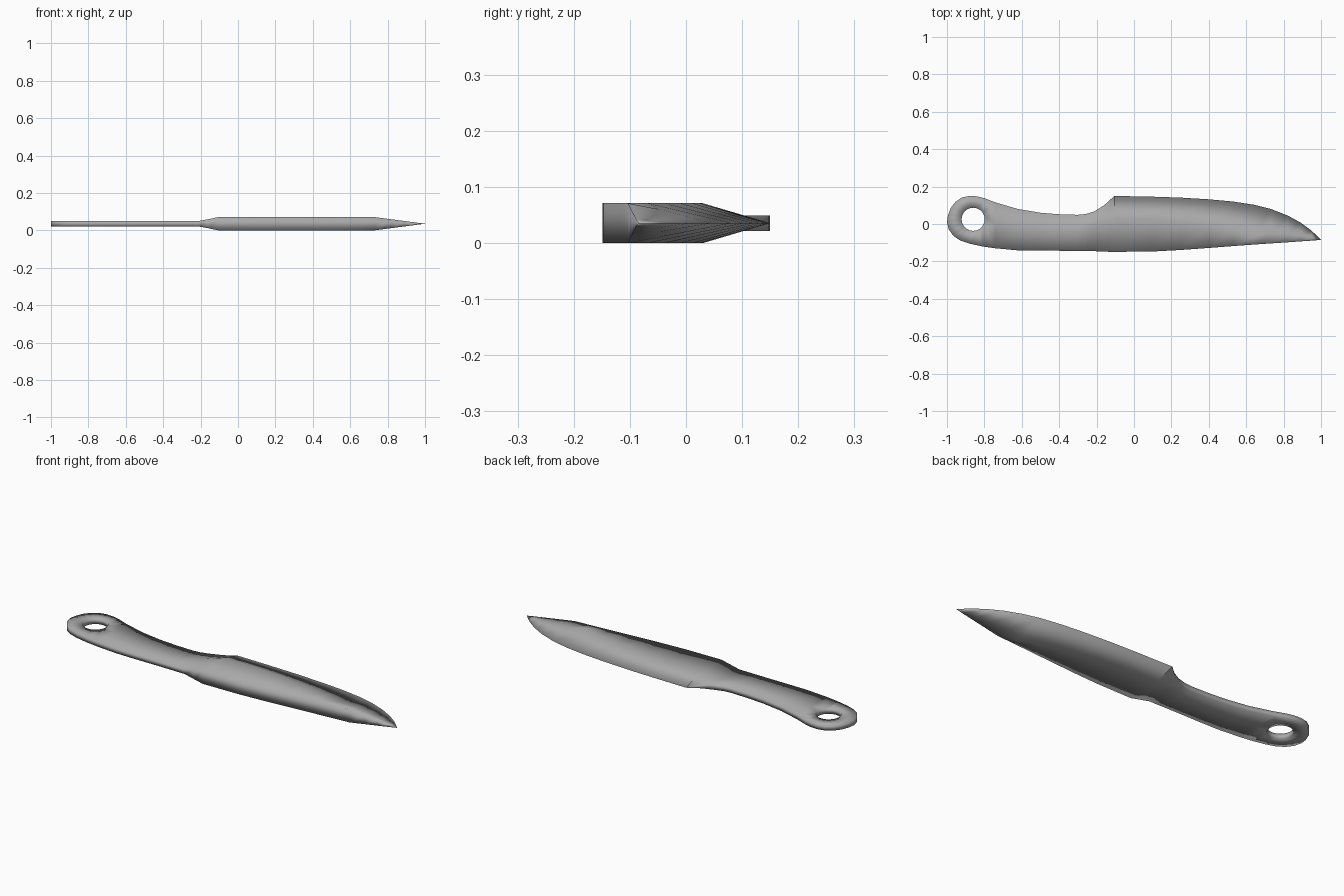
import bpy, bmesh
from math import sin, cos, pi

if "Cube" in bpy.data.objects:
    bpy.data.objects.remove(bpy.data.objects["Cube"])

CZ = 0.0355      # centre plane height
HT = 0.0138      # half thickness of the handle
BT = 0.0355      # half thickness of the blade
HEEL = 8         # station where the cutting edge starts
bm = bmesh.new()

# Stations: x, spine y, bevel y, edge y, half thickness at spine, half thickness at edge
stations = [
    (-0.74, -0.130, 0.000, 0.115, HT, HT),
    (-0.62, -0.141, -0.030, 0.080, HT, HT),
    (-0.50, -0.143, -0.040, 0.060, HT, HT),
    (-0.40, -0.143, -0.045, 0.052, HT, HT),
    (-0.30, -0.144, -0.045, 0.049, HT, HT),
    (-0.26, -0.145, -0.030, 0.053, HT, HT),
    (-0.215, -0.145, -0.010, 0.066, HT, HT),
    (-0.16, -0.148, 0.010, 0.100, 0.024, 0.0075),
    (-0.105, -0.149, 0.030, 0.150, BT, 0),
    (0.10, -0.147, 0.025, 0.146, BT, 0),
    (0.25, -0.139, 0.012, 0.141, BT, 0),
    (0.40, -0.128, -0.010, 0.132, BT, 0),
    (0.53, -0.118, -0.038, 0.120, BT, 0),
    (0.64, -0.110, -0.068, 0.103, BT, 0),
    (0.73, -0.104, -0.104, 0.081, BT, 0),
    (0.82, -0.098, -0.098, 0.046, 0.0236, 0),
    (0.89, -0.093, -0.093, 0.008, 0.0145, 0),
    (0.95, -0.089, -0.089, -0.036, 0.0066, 0),
    (1.00, -0.085, -0.085, -0.085, 0, 0),
]


def vert(x, y, z):
    return bm.verts.new((x, y, CZ + z))


# Handle grip and blade: loft through the stations
rings = []
for x, y0, y1, y2, h, he in stations:
    h1 = h
    if y1 == y0:     # past the end of the bevel line the sides are plain wedges
        y1, h1 = y0 + 0.3 * (y2 - y0), 0.7 * h
    rings.append([vert(x, y0, h), vert(x, y1, h1), vert(x, y2, he),
                  vert(x, y2, -he), vert(x, y1, -h1), vert(x, y0, -h)])
for a, b in zip(rings, rings[1:]):
    for i in range(6):
        j = (i + 1) % 6
        bm.faces.new((a[i], a[j], b[j], b[i]))

# Crease across the heel of the blade
for i in (0, 1, 3, 4):
    bm.edges.get((rings[HEEL][i], rings[HEEL][i + 1])).smooth = False

# Pommel ring: outline around a round hole
outline = [(-0.80, 0.138), (-0.84, 0.148), (-0.88, 0.15), (-0.92, 0.142),
           (-0.955, 0.118), (-0.98, 0.085), (-0.995, 0.045), (-1.0, 0.01),
           (-0.99, -0.03), (-0.965, -0.064), (-0.93, -0.088), (-0.88, -0.105),
           (-0.81, -0.12)]
first = rings[0]
layers = []
for z, joint in ((HT, first[:3]), (-HT, first[5:2:-1])):
    outer = [joint[2]] + [vert(x, y, z) for x, y in outline] + [joint[0]]
    hole = [vert(-0.86 + 0.062 * cos(2 * pi * k / 20), 0.025 + 0.062 * sin(2 * pi * k / 20), z)
            for k in range(20)]
    edges = set()
    for loop in (outer + [joint[1]], hole):
        for p, q in zip(loop, loop[1:] + loop[:1]):
            edges.add(bm.edges.get((p, q)) or bm.edges.new((p, q)))
    bmesh.ops.triangle_fill(bm, use_beauty=True, use_dissolve=False,
                            edges=list(edges), normal=(0, 0, 1))
    layers.append((outer, hole))

# Outer rim and hole wall
(outer_a, hole_a), (outer_b, hole_b) = layers
for k in range(len(outer_a) - 1):
    bm.faces.new((outer_a[k], outer_a[k + 1], outer_b[k + 1], outer_b[k]))
for k in range(20):
    n = (k + 1) % 20
    bm.faces.new((hole_a[k], hole_a[n], hole_b[n], hole_b[k]))

# Weld the cutting edge and the tip, then shade smooth
bmesh.ops.remove_doubles(bm, verts=bm.verts[:], dist=1e-4)
bmesh.ops.recalc_face_normals(bm, faces=bm.faces[:])
for f in bm.faces:
    f.smooth = True
mesh = bpy.data.meshes.new("knife")
bm.to_mesh(mesh)
bm.free()

# Dark grey steel
steel = bpy.data.materials.new("steel")
steel.diffuse_color = (0.4, 0.4, 0.4, 1)
steel.use_nodes = True
steel.node_tree.nodes["Principled BSDF"].inputs["Base Color"].default_value = steel.diffuse_color
mesh.materials.append(steel)
bpy.context.collection.objects.link(bpy.data.objects.new("knife", mesh))
